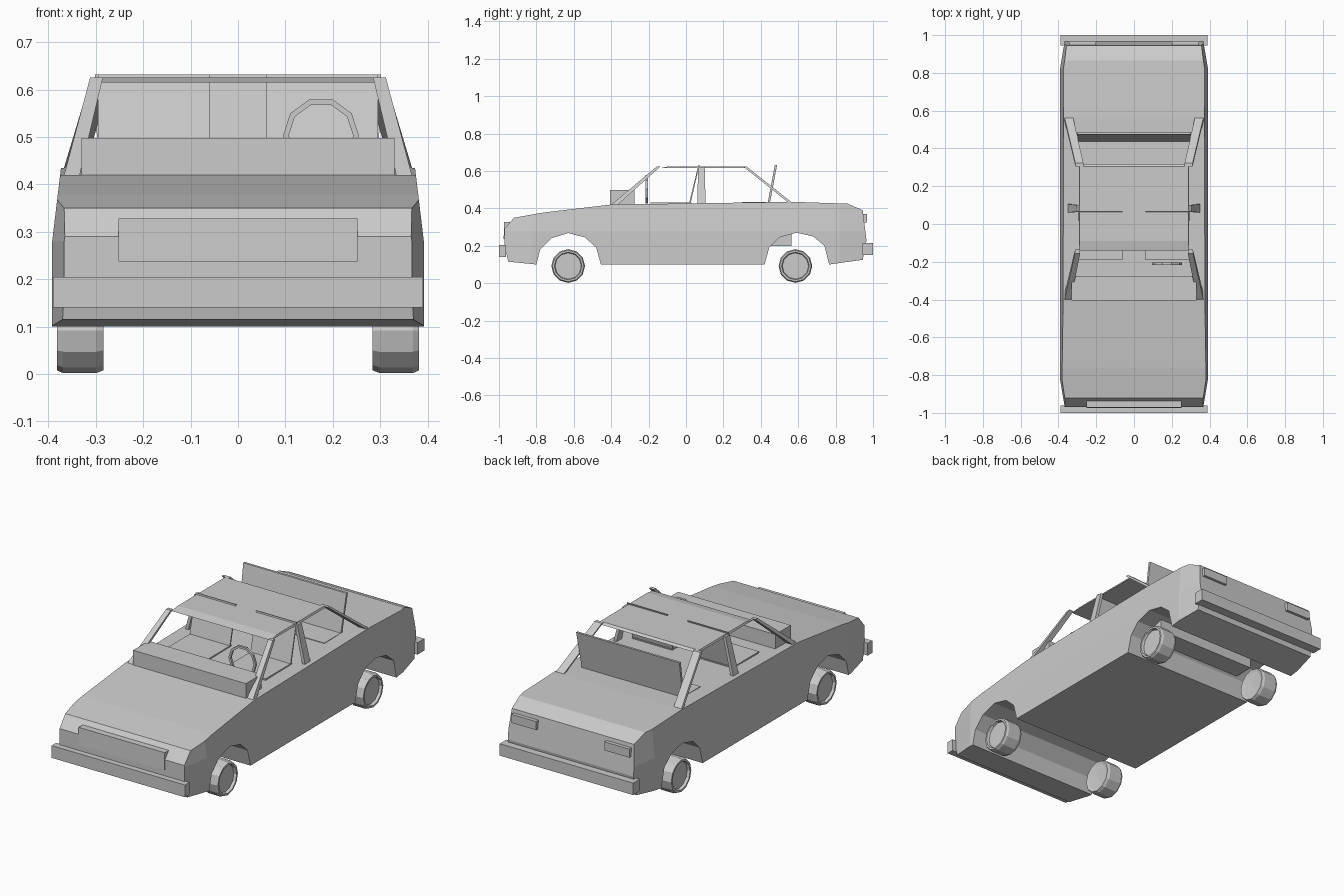
import bpy, bmesh, math
from mathutils import Matrix, Vector

if "Cube" in bpy.data.objects:
    bpy.data.objects.remove(bpy.data.objects["Cube"])


def finish(name, bm):
    bmesh.ops.recalc_face_normals(bm, faces=bm.faces)
    me = bpy.data.meshes.new(name)
    bm.to_mesh(me)
    bm.free()
    ob = bpy.data.objects.new(name, me)
    bpy.context.collection.objects.link(ob)
    return ob


def loft(name, low, high, z0, z1):
    """Six-sided block between two rectangles (x0, x1, y0, y1)."""
    bm = bmesh.new()
    rings = []
    for (x0, x1, y0, y1), z in ((low, z0), (high, z1)):
        rings.append([bm.verts.new((x, y, z)) for x, y in
                      ((x0, y0), (x1, y0), (x1, y1), (x0, y1))])
    a, b = rings
    bm.faces.new(a[::-1])
    bm.faces.new(b)
    for i in range(4):
        j = (i + 1) % 4
        bm.faces.new((a[i], a[j], b[j], b[i]))
    return finish(name, bm)


def box(name, rect, z0, z1):
    return loft(name, rect, rect, z0, z1)


def flip(rect, s):
    x0, x1, y0, y1 = rect
    return rect if s > 0 else (-x1, -x0, y0, y1)


def lathe(name, profile, centre, axis_x, steps, closed=False):
    """Turn a (along, radius) profile about an axis through centre."""
    bm = bmesh.new()
    vs = [bm.verts.new((p, r, 0)) for p, r in profile]
    n = len(vs)
    es = [bm.edges.new((vs[i], vs[(i + 1) % n])) for i in range(n if closed else n - 1)]
    bmesh.ops.spin(bm, geom=vs + es, cent=(0, 0, 0), axis=(1, 0, 0),
                   angle=math.tau, steps=steps, use_duplicate=False)
    bmesh.ops.remove_doubles(bm, verts=bm.verts, dist=1e-4)
    if not axis_x:
        bm.transform(Matrix.Rotation(math.pi / 2, 4, 'Z'))
    bm.transform(Matrix.Translation(centre))
    return finish(name, bm)


# body: side profile with wheel arches, extruded across the width
profile = [(-.95, .115), (-.80, .10), (-.78, .18), (-.72, .24), (-.63, .268),
           (-.54, .245), (-.48, .19), (-.455, .10), (.42, .10), (.445, .19),
           (.50, .245), (.59, .27), (.68, .25), (.74, .20), (.765, .10),
           (.945, .125), (.965, .23), (.945, .39), (.865, .425), (.57, .435),
           (-.405, .42), (-.76, .378), (-.92, .35), (-.97, .29), (-.97, .20)]
bm = bmesh.new()
face = bm.faces.new([bm.verts.new((-1, y, z)) for y, z in profile])
out = bmesh.ops.extrude_face_region(bm, geom=[face])
for v in out['geom']:
    if isinstance(v, bmesh.types.BMVert):
        v.co.x = 1
for co, no in (((0, 0, .28), (0, 0, 1)), ((0, .82, 0), (0, 1, 0)), ((0, -.82, 0), (0, 1, 0))):
    bmesh.ops.bisect_plane(bm, geom=bm.verts[:] + bm.edges[:] + bm.faces[:],
                           plane_co=co, plane_no=no)
for v in bm.verts:
    w = .392 - .12 * max(0, v.co.z - .28)
    w -= .17 * max(0, abs(v.co.y) - .82)
    v.co.x = math.copysign(w, v.co.x)
finish("body", bm)

# bumpers, nose panel, tail lamps
box("front_bumper", (-.39, .39, -1, -.962), .14, .205)
box("rear_bumper", (-.39, .39, .945, 1), .152, .215)
loft("grille_panel", (-.252, .252, -.975, -.965), (-.252, .252, -.972, -.93), .237, .328)
for s in (-1, 1):
    box("tail_lamp", flip((.20, .345, .945, .967), s), .325, .37)

# roof
loft("roof", (-.292, .292, -.14, .318), (-.288, .288, -.09, .305), .615, .625)

# pillars on both sides
for s in (-1, 1):
    loft("front_pillar", flip((.335, .368, -.405, -.37), s),
         flip((.285, .312, -.155, -.135), s), .415, .625)
    loft("middle_pillar", flip((.335, .352, .06, .105), s),
         flip((.286, .302, .065, .10), s), .42, .62)
    loft("rear_pillar", flip((.325, .370, .555, .575), s),
         flip((.268, .310, .305, .322), s), .425, .625)

# dashboard and seats
box("dashboard", (-.33, .33, -.405, -.275), .41, .498)
for s in (-1, 1):
    box("front_seat_cushion", flip((.06, .295, -.19, .03), s), .40, .432)
    loft("front_seat_back", flip((.06, .295, .015, .023), s),
         flip((.06, .295, .066, .072), s), .42, .632)
box("rear_seat_cushion", (-.295, .295, .30, .445), .40, .434)
loft("rear_seat_back", (-.295, .295, .435, .447), (-.302, .302, .475, .487), .42, .632)
box("rear_underseat_box", (-.295, .295, .44, .565), .20, .30)

# steering wheel
lathe("steering_wheel", [(-.006, .068), (.006, .068), (.006, .080), (-.006, .080)],
      Vector((.175, -.21, .503)), False, 10, True)

# wheels: twelve-sided tyres with recessed discs
for y in (-.63, .585):
    for s in (-1, 1):
        prof = [(-.042, 0), (-.046, .068), (-.050, .084), (-.035, .090),
                (.035, .090), (.048, .084), (.048, .074), (.034, .070), (.034, 0)]
        lathe("wheel", [(s * p, r) for p, r in prof],
              Vector((s * .334, y, .092)), True, 12)
